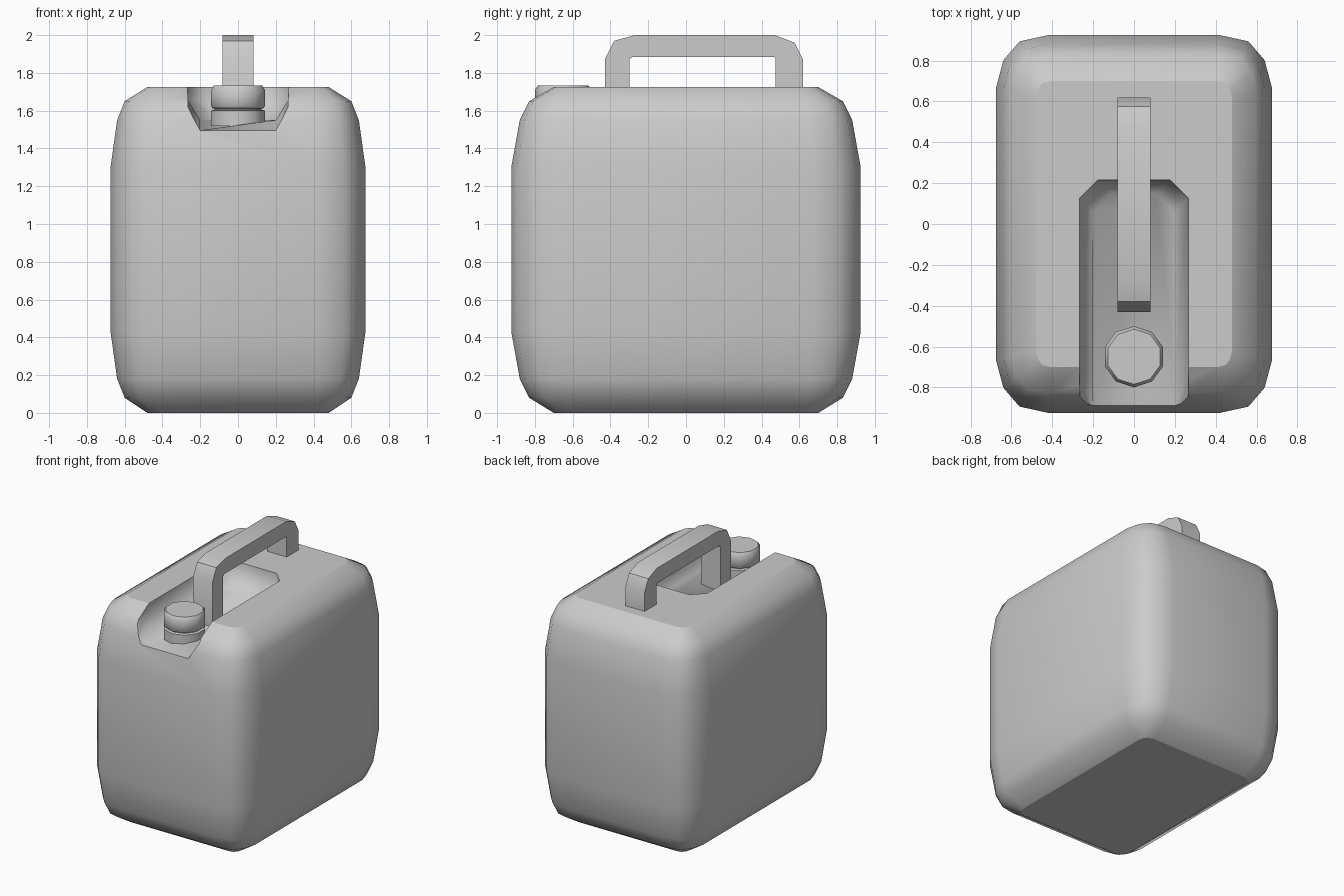
import bpy, bmesh, math

cube = bpy.data.objects.get("Cube")
if cube:
    bpy.data.objects.remove(cube, do_unlink=True)

# Single pale grey plastic
plastic = bpy.data.materials.new("pale grey plastic")
plastic.use_nodes = True
colour = (0.6, 0.6, 0.6, 1)
plastic.diffuse_color = colour
plastic.node_tree.nodes["Principled BSDF"].inputs["Base Color"].default_value = colour


def loft(name, rings):
    """Skin a stack of equal-length point rings and close both ends."""
    bm = bmesh.new()
    loops = [[bm.verts.new(p) for p in ring] for ring in rings]
    for low, high in zip(loops, loops[1:]):
        n = len(low)
        for i in range(n):
            j = (i + 1) % n
            bm.faces.new((low[i], low[j], high[j], high[i]))
    bm.faces.new(loops[0])
    bm.faces.new(loops[-1])
    bmesh.ops.recalc_face_normals(bm, faces=bm.faces)
    mesh = bpy.data.meshes.new(name)
    bm.to_mesh(mesh)
    bm.free()
    mesh.materials.append(plastic)
    obj = bpy.data.objects.new(name, mesh)
    bpy.context.collection.objects.link(obj)
    return obj


def smooth(obj, degrees):
    bpy.ops.object.select_all(action='DESELECT')
    obj.select_set(True)
    bpy.context.view_layer.objects.active = obj
    bpy.ops.object.shade_smooth_by_angle(angle=math.radians(degrees))


def body_ring(z, hx, hy, a, b):
    """Rounded rectangle with three facets per corner."""
    dx, dy = hx - a, hy - b
    q = [(hx, b), (a + .86 * dx, hy - .48 * dy), (a + .55 * dx, hy - .12 * dy), (a, hy)]
    pts = q + [(-x, y) for x, y in reversed(q)]
    pts += [(-x, -y) for x, y in pts]
    return [(x, y, z) for x, y in pts]


def recess_ring(z, w, y_back, drop):
    """Recess outline, open through the front, its floor tipping down there."""
    half = [(w, -1.0, z - 2 * drop), (w, -.76, z), (w, y_back - .09, z), (w - .09, y_back, z)]
    return half + [(-x, y, h) for x, y, h in reversed(half)]


# Body
TOP = 1.725
body = loft("container_body", [
    body_ring(0, .48, .70, .41, .62),
    body_ring(.08, .60, .83, .42, .65),
    body_ring(.18, .64, .88, .42, .66),
    body_ring(.43, .675, .925, .42, .67),
    body_ring(1.30, .675, .925, .42, .67),
    body_ring(1.55, .64, .88, .42, .66),
    body_ring(1.65, .60, .83, .42, .65),
    body_ring(TOP, .48, .70, .41, .62)])

# Recess for the spout and the hand
cutter = loft("recess_cutter", [
    recess_ring(1.55, .20, .15, .05),
    recess_ring(1.655, .265, .21, .05),
    recess_ring(1.80, .27, .22, 0)])
cut = body.modifiers.new("recess", 'BOOLEAN')
cut.operation = 'DIFFERENCE'
cut.solver = 'EXACT'
cut.object = cutter
bpy.context.view_layer.objects.active = body
body.select_set(True)
bpy.ops.object.modifier_apply(modifier=cut.name)
bpy.data.objects.remove(cutter, do_unlink=True)
smooth(body, 60)
for face in body.data.polygons:
    if abs(face.normal.z) > .99 and (face.center.z < .01 or face.center.z > TOP - .01):
        face.use_smooth = False

# Carrying handle: side profile swept across its width
profile = [(-.43, 1.53), (-.43, 1.87), (-.38, 1.97), (-.27, 2.0), (.47, 2.0),
           (.575, 1.96), (.62, 1.87), (.62, 1.70), (.475, 1.70), (.475, 1.875),
           (.465, 1.885), (-.285, 1.885), (-.30, 1.87), (-.30, 1.53)]
handle = loft("carrying_handle", [[(x, y, z) for y, z in profile] for x in (-.082, .082)])
smooth(handle, 40)


def turned(name, sections):
    """Ten-sided turned part on the spout axis."""
    angles = [math.pi / 2 + math.tau * i / 10 for i in range(10)]
    obj = loft(name, [[(r * math.cos(t), -.65 + r * math.sin(t), z) for t in angles]
                      for r, z in sections])
    smooth(obj, 50)


# Spout and screw cap
turned("spout_neck", [(.15, 1.52), (.15, 1.60), (.13, 1.605), (.13, 1.63)])
turned("screw_cap", [(.14, 1.612), (.15, 1.622), (.15, 1.71), (.135, 1.732)])
